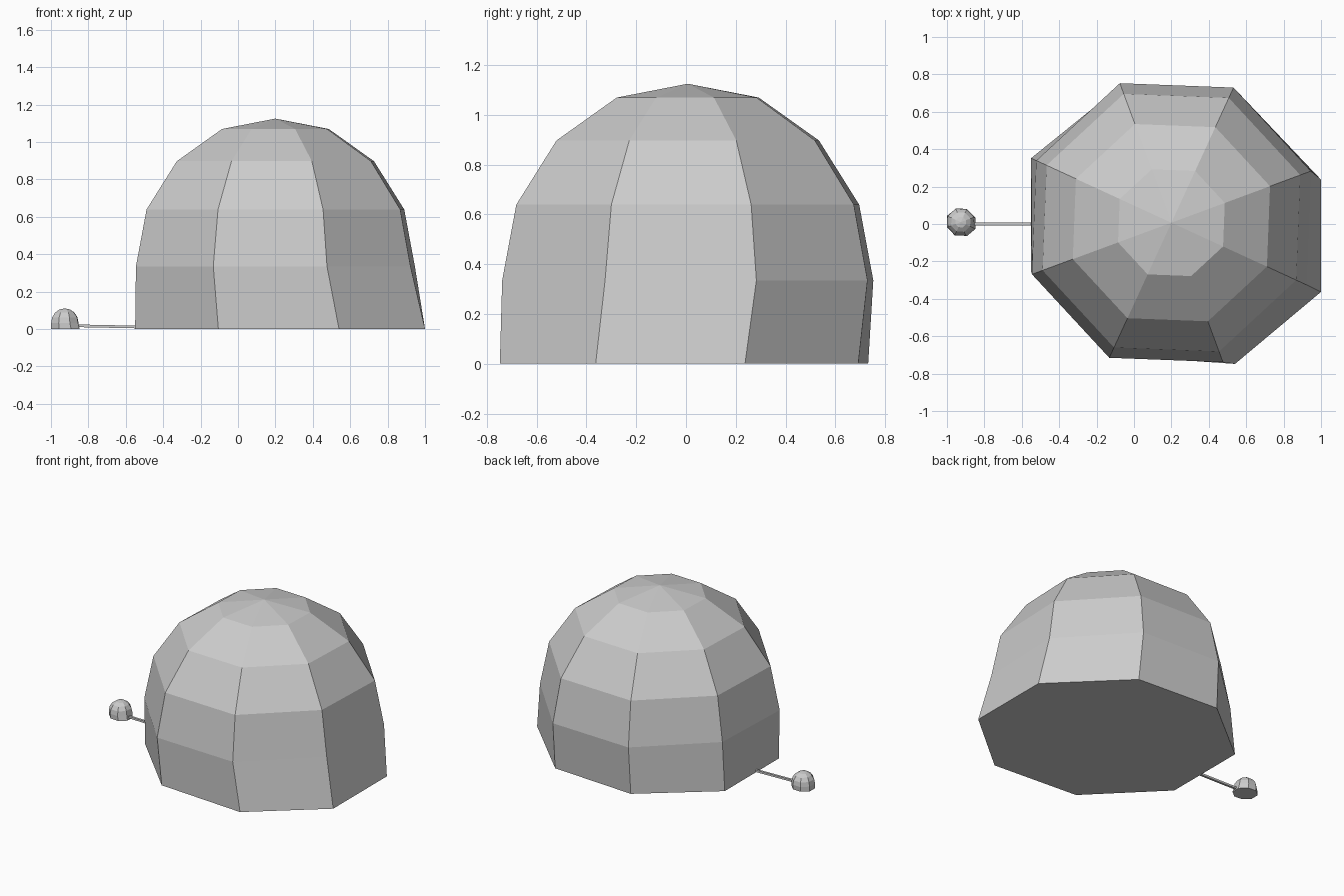
import bpy, bmesh
from math import sin, cos, radians

if "Cube" in bpy.data.objects:
    bpy.data.objects.remove(bpy.data.objects["Cube"])

R, Z0 = 0.795, 0.335          # dome radius and height of its equator
TURN = 20.3                   # rotation of the octagon in degrees
# squared-off footprint, relative to the dome centre, counter-clockwise from +x
FOOT = [(0.80, 0.23), (0.34, 0.685), (-0.28, 0.725), (-0.75, 0.345),
        (-0.75, -0.26), (-0.305, -0.71), (0.34, -0.755), (0.80, -0.37)]


def mesh_object(name, bm):
    bmesh.ops.recalc_face_normals(bm, faces=bm.faces)
    me = bpy.data.meshes.new(name)
    bm.to_mesh(me)
    bm.free()
    ob = bpy.data.objects.new(name, me)
    bpy.context.collection.objects.link(ob)
    return ob


def dome(name, x, y, s):
    """Eight-sided faceted dome on a flared, closed footprint."""
    bm = bmesh.new()
    rings = [[bm.verts.new((x + s * px, y + s * py, 0)) for px, py in FOOT]]
    for k in range(4):
        r = R * cos(radians(22.5 * k))
        z = Z0 + R * sin(radians(22.5 * k))
        angles = [radians(TURN + 45 * i) for i in range(8)]
        rings.append([bm.verts.new((x + s * r * cos(a), y + s * r * sin(a), s * z))
                      for a in angles])
    top = bm.verts.new((x, y, s * (Z0 + R - 0.005)))
    bm.faces.new(rings[0][::-1])
    for lo, hi in zip(rings, rings[1:]):
        for i in range(8):
            j = (i + 1) % 8
            bm.faces.new((lo[i], lo[j], hi[j], hi[i]))
    for i in range(8):
        bm.faces.new((rings[-1][i], rings[-1][(i + 1) % 8], top))
    return mesh_object(name, bm)


# main dome and the small one beside it
dome("large_dome", 0.20, 0.007, 1.0)
dome("small_dome", -0.926, 0.01, 0.098)

# thin sloping rod joining the two
bm = bmesh.new()
bmesh.ops.create_cube(bm, size=1)
for v in bm.verts:
    left = v.co.x < 0
    v.co.x = -0.90 if left else -0.50
    v.co.y *= 0.016
    v.co.z = v.co.z * 0.014 + (0.018 if left else 0.010)
mesh_object("connecting_rod", bm)
